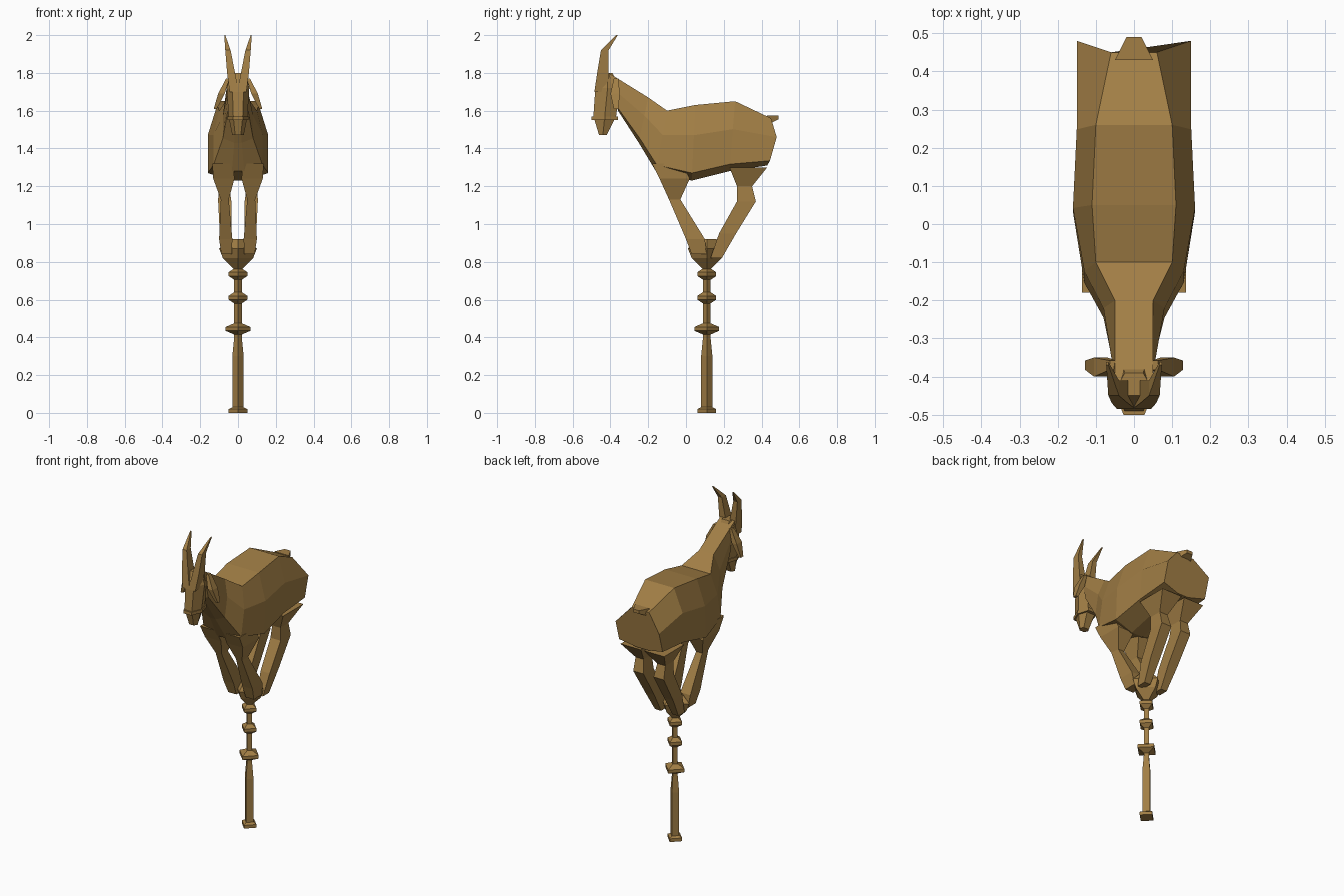
import bpy
import bmesh
import math
from mathutils import Vector

default_cube = bpy.data.objects.get("Cube")
if default_cube:
    bpy.data.objects.remove(default_cube, do_unlink=True)

BRONZE = (.36, .21, .06, 1)
bronze = bpy.data.materials.new("antique bronze")
bronze.diffuse_color = BRONZE
bronze.use_nodes = True
bronze.node_tree.nodes["Principled BSDF"].inputs["Base Color"].default_value = BRONZE


def loft(name, rings):
    """Skin a list of equal-length point rings and close both ends."""
    mesh = bpy.data.meshes.new(name)
    bm = bmesh.new()
    loops = [[bm.verts.new(point) for point in ring] for ring in rings]
    for lower, upper in zip(loops, loops[1:]):
        for i in range(len(lower)):
            # Index i - 1 wraps round to the last point of the ring
            bm.faces.new((lower[i - 1], lower[i], upper[i], upper[i - 1]))
    bm.faces.new(loops[0])
    bm.faces.new(loops[-1])
    bmesh.ops.recalc_face_normals(bm, faces=bm.faces)
    bm.to_mesh(mesh)
    bm.free()
    mesh.materials.append(bronze)
    obj = bpy.data.objects.new(name, mesh)
    bpy.context.collection.objects.link(obj)


def symmetric_ring(half):
    """Complete a ring from its left half, listed as half width, y, z."""
    return half + [(-width, y, z) for width, y, z in reversed(half)]


def body_ring(top, bottom, top_width, width, bulge=0):
    """Eight-sided slanted section from a back point to a belly point."""
    back, belly = Vector((0, *top)), Vector((0, *bottom))
    half = []
    for drop, half_width in ((0, top_width), (.4, width), (.9, width), (1, width / 4)):
        point = back.lerp(belly, drop)
        swell = bulge * math.sin(math.pi * drop)
        half.append((half_width, point.y + swell, point.z))
    return symmetric_ring(half)


def head_ring(z, front, back, width):
    """Six-sided level section, narrow at the front and widest halfway."""
    return symmetric_ring([
        (width / 2, front, z),
        (width, (front + back) / 2, z),
        (width * .6, back, z),
    ])


def square_ring(z, radius, center_y=.11):
    """Level square with its corners on the axes."""
    return [(radius, center_y, z), (0, center_y + radius, z),
            (-radius, center_y, z), (0, center_y - radius, z)]


def paired_limb(name, start_x, end_x, path):
    """Tapered four-sided limb on both sides; the path lists y, z, half depth."""
    for side, sign in (("left", 1), ("right", -1)):
        rings = []
        for step, (y, z, depth) in enumerate(path):
            progress = step / (len(path) - 1)
            x = start_x + (end_x - start_x) * progress
            thickness = depth * .7
            rings.append([
                (sign * (x + across * thickness), y + along * depth, z)
                for across, along in ((-1, -1), (1, -1), (1, 1), (-1, 1))
            ])
        loft(f"{side}_{name}", rings)


# Torso and neck, from the rump forward to the nape
loft("body", [
    body_ring((.45, 1.56), (.43, 1.31), .06, .15, bulge=.04),
    body_ring((.26, 1.65), (.23, 1.28), .1, .15),
    body_ring((.05, 1.63), (.03, 1.23), .11, .16),
    body_ring((-.1, 1.6), (-.16, 1.28), .1, .13),
    body_ring((-.2, 1.67), (-.25, 1.43), .05, .08),
    body_ring((-.41, 1.8), (-.36, 1.6), .05, .05),
])

# Head, long and narrow, tapering down to the muzzle
loft("head", [
    head_ring(1.8, -.45, -.39, .04),
    head_ring(1.72, -.48, -.35, .06),
    head_ring(1.57, -.49, -.37, .05),
    head_ring(1.47, -.46, -.42, .03),
])
loft("muzzle_band", [head_ring(z, -.5, -.36, .055) for z in (1.55, 1.57)])

# Horns sweeping up, then back at the tips
paired_limb("horn", .02, .07, [
    (-.45, 1.7, .035),
    (-.44, 1.8, .03),
    (-.43, 1.92, .02),
    (-.365, 2, .004),
])

# Drooping ears
paired_limb("ear", .055, .12, [
    (-.37, 1.77, .012),
    (-.375, 1.69, .025),
    (-.37, 1.61, .012),
])

# Short tail narrowing to its tip
loft("tail", [
    symmetric_ring([(width, y, 1.575), (width, y, 1.575 - width)])
    for y, width in ((.43, .05), (.49, .02))
])

# Front legs, from the shoulder to the hoof on the perch
paired_limb("front_leg", .08, .06, [
    (-.1, 1.32, .08),
    (-.06, 1.24, .08),
    (-.06, 1.13, .03),
    (.05, .92, .05),
    (.07, .84, .04),
])

# Rear legs with thigh, hock and shank
paired_limb("rear_leg", .08, .06, [
    (.33, 1.3, .1),
    (.31, 1.2, .04),
    (.32, 1.12, .05),
    (.22, .95, .045),
    (.16, .82, .03),
])

# Square staff with a foot, a thick grip and a slim upper shaft
loft("staff", [
    square_ring(z, radius)
    for z, radius in ((0, .05), (.02, .05), (.03, .03), (.3, .03), (.4, .02), (.8, .02))
])

# Turned collars round the shaft
for name, height, radius in (
    ("lower", .445, .066), ("middle", .61, .05), ("upper", .735, .05),
):
    loft(f"{name}_collar", [
        square_ring(height - .03, .02),
        square_ring(height - .01, radius),
        square_ring(height + .01, radius),
        square_ring(height + .03, .02),
    ])

# Rocky perch under the hooves
loft("perch", [
    square_ring(z, radius)
    for z, radius in ((.76, .02), (.82, .08), (.87, .1), (.92, .05))
])
